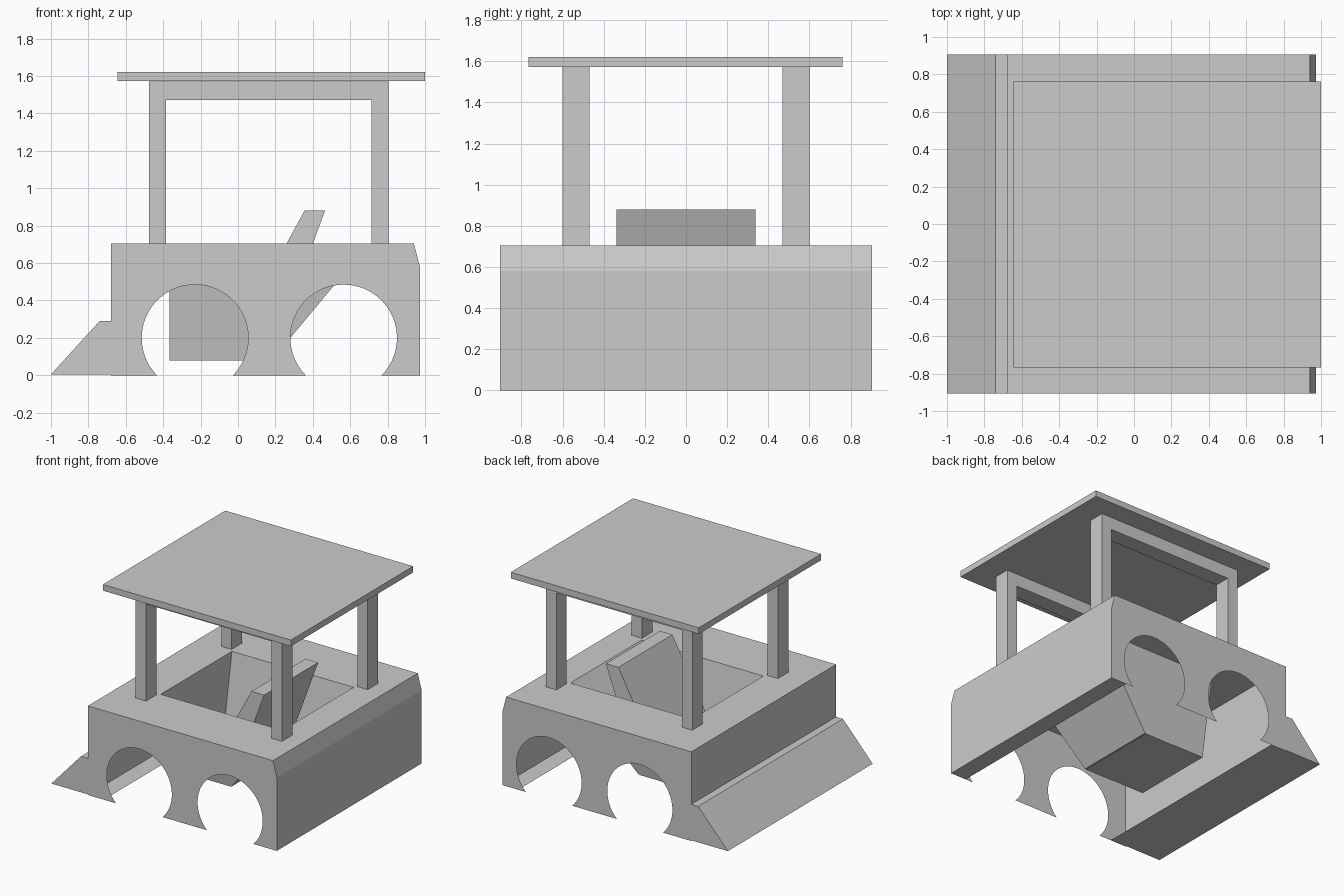
import bpy, bmesh
from math import cos, sin, sqrt, atan2, pi

if "Cube" in bpy.data.objects:
    bpy.data.objects.remove(bpy.data.objects["Cube"])


def make(name, faces):
    """Object from a list of faces, each a list of corner points."""
    bm = bmesh.new()
    for f in faces:
        bm.faces.new([bm.verts.new(p) for p in f])
    bmesh.ops.remove_doubles(bm, verts=bm.verts, dist=1e-5)
    bmesh.ops.recalc_face_normals(bm, faces=bm.faces)
    me = bpy.data.meshes.new(name)
    bm.to_mesh(me)
    bm.free()
    ob = bpy.data.objects.new(name, me)
    bpy.context.collection.objects.link(ob)
    return ob


def side(profile, y):
    return [(x, y, z) for x, z in profile]


def strip(profile, y0, y1):
    """Faces sweeping an open x-z profile across y."""
    return [[(a[0], y0, a[1]), (b[0], y0, b[1]), (b[0], y1, b[1]), (a[0], y1, a[1])]
            for a, b in zip(profile, profile[1:])]


def prism(name, profile, y0, y1):
    return make(name, strip(profile + profile[:1], y0, y1) + [side(profile, y0), side(profile, y1)])


W = 0.905          # half width of the body
TOP = 0.705        # deck height
X0, X1 = -0.68, 0.973


def arch(cx, cz=0.2, r=0.285, n=40):
    """Wheel arch outline, running left to right over the top."""
    a0 = atan2(-cz, -sqrt(r * r - cz * cz)) + 2 * pi
    a1 = atan2(-cz, sqrt(r * r - cz * cz))
    return [(cx + r * cos(a0 + (a1 - a0) * i / n), cz + r * sin(a0 + (a1 - a0) * i / n))
            for i in range(n + 1)]


# Body shell: side panels with wheel arches, end walls with inward bottom lips
panel = [(X0, 0)] + arch(-0.23) + arch(0.565) + [(X1, 0), (X1, 0.58), (0.94, TOP), (X0, TOP)]
rear = [(0.835, 0), (X1, 0), (X1, 0.58), (0.94, TOP)]
front = [(X0, TOP), (X0, 0), (-0.54, 0)]
faces = [side(panel, -W), side(panel, W)] + strip(rear, -W, W) + strip(front, -W, W)


# Deck ring and sunken cabin tub
def rect(x0, x1, y, z):
    return [(x0, -y, z), (x1, -y, z), (x1, y, z), (x0, y, z)]


rings = [rect(X0, 0.94, W, TOP), rect(-0.365, 0.70, 0.445, TOP), rect(-0.365, 0.18, 0.338, 0.08)]
for a, b in zip(rings, rings[1:]):
    for i in range(4):
        j = (i + 1) % 4
        faces.append([a[i], a[j], b[j], b[i]])
faces.append(rings[-1])
make("body", faces)

# Sloped front bumper
prism("bumper", [(-1.0, 0.005), (X0, 0.005), (X0, 0.29), (-0.74, 0.29)], -W, W)

# Reclined seat
prism("seat", [(-0.08, 0.078), (0.17, 0.078), (0.465, 0.88), (0.355, 0.88)], -0.338, 0.338)

# Cabin side frames
hoop = [(-0.475, TOP), (-0.385, TOP), (-0.385, 1.472), (0.715, 1.472),
        (0.715, TOP), (0.805, TOP), (0.805, 1.572), (-0.475, 1.572)]
for name, s in (("cabin_frame_right", -1), ("cabin_frame_left", 1)):
    prism(name, hoop, s * 0.47, s * 0.60)

# Flat roof
prism("roof", [(-0.645, 1.573), (1.0, 1.573), (1.0, 1.622), (-0.645, 1.622)], -0.767, 0.762)
